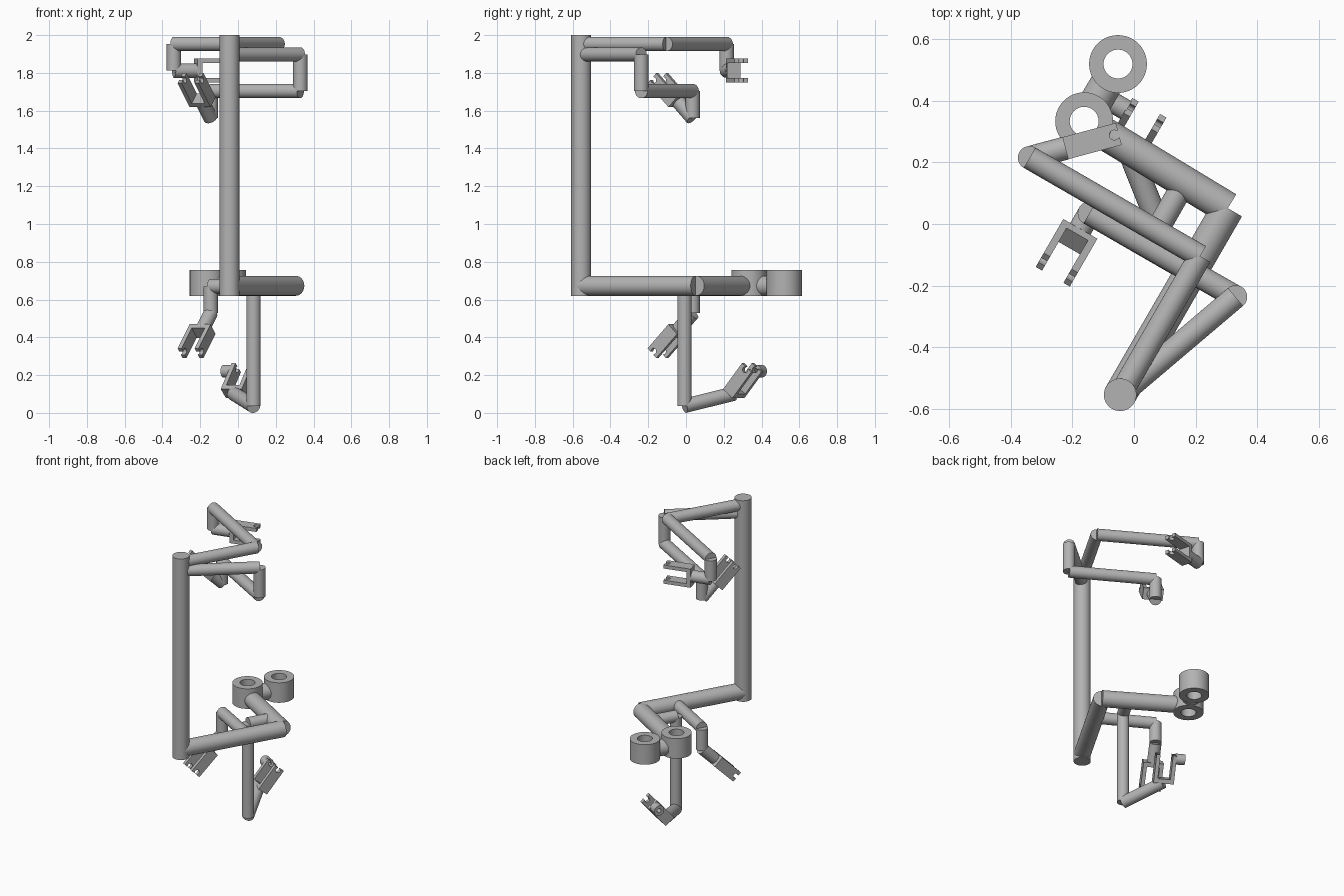
import bpy, bmesh, math
from mathutils import Vector, Matrix

cube = bpy.data.objects.get("Cube")
if cube:
    bpy.data.objects.remove(cube, do_unlink=True)

grey = bpy.data.materials.new("plain_grey")
grey.use_nodes = True
colour = (0.45, 0.45, 0.45, 1)
grey.diffuse_color = colour
grey.node_tree.nodes["Principled BSDF"].inputs["Base Color"].default_value = colour

THICK, THIN = 0.053, 0.038


def finish(bm, name):
    bmesh.ops.recalc_face_normals(bm, faces=bm.faces)
    mesh = bpy.data.meshes.new(name)
    bm.to_mesh(mesh)
    bm.free()
    mesh.materials.append(grey)
    obj = bpy.data.objects.new(name, mesh)
    bpy.context.collection.objects.link(obj)
    bpy.ops.object.select_all(action='DESELECT')
    obj.select_set(True)
    bpy.context.view_layer.objects.active = obj
    bpy.ops.object.shade_smooth_by_angle(angle=math.radians(35))
    return obj


def place(a, b):
    """Matrix and length that lay the local z axis from a to b."""
    a, b = Vector(a), Vector(b)
    axis = b - a
    turn = axis.to_track_quat('Z', 'Y').to_matrix().to_4x4()
    return Matrix.Translation((a + b) / 2) @ turn, axis.length


def rod(name, a, b, radius=THIN):
    matrix, length = place(a, b)
    bm = bmesh.new()
    bmesh.ops.create_cone(bm, cap_ends=True, segments=48, radius1=radius,
                          radius2=radius, depth=length, matrix=matrix)
    return finish(bm, name)


def tube(name, a, b, outer, inner, segments=48):
    matrix, length = place(a, b)
    bm = bmesh.new()
    section = [(outer, -0.5), (outer, 0.5), (inner, 0.5), (inner, -0.5)]
    loops = []
    for i in range(segments):
        t = math.tau * i / segments
        loops.append([bm.verts.new(matrix @ Vector((r * math.cos(t), r * math.sin(t), h * length)))
                      for r, h in section])
    for i in range(segments):
        p, q = loops[i], loops[(i + 1) % segments]
        for j in range(4):
            k = (j + 1) % 4
            bm.faces.new((p[j], q[j], q[k], p[k]))
    return finish(bm, name)


def prism(name, outline, low, high, matrix):
    """Extrude a flat outline along the third axis of the matrix."""
    bm = bmesh.new()
    face = bm.faces.new([bm.verts.new((x, y, low)) for x, y in outline])
    new = bmesh.ops.extrude_face_region(bm, geom=[face])["geom"]
    bmesh.ops.translate(bm, vec=(0, 0, high - low),
                        verts=[v for v in new if isinstance(v, bmesh.types.BMVert)])
    bmesh.ops.transform(bm, matrix=matrix, verts=bm.verts)
    return finish(bm, name)


def gripper(name, base, forward, side):
    """Fork with two notched fingers; returns its local frame."""
    d, l = Vector(forward).normalized(), Vector(side).normalized()
    w = l.cross(d)
    frame = Matrix.Translation(base) @ Matrix((d, w, l)).transposed().to_4x4()
    length, half, spread, thick, hole = 0.18, 0.037, 0.064, 0.024, 0.016
    # Finger outline with a round snap-in notch at the tip
    centre = length - 0.015
    gap = math.radians(50)
    notch = []
    for i in range(17):
        t = gap + (math.tau - 2 * gap) * i / 16
        notch.append((centre + hole * math.cos(t), hole * math.sin(t)))
    slot = hole * math.sin(gap)
    outline = [(0, -half), (length, -half), (length, -slot)]
    outline += notch[::-1] + [(length, slot), (length, half), (0, half)]
    prism(name + "_upper_finger", outline, spread - thick, spread, frame)
    prism(name + "_lower_finger", outline, -spread, thick - spread, frame)
    plate = [(0, -half), (0.028, -half), (0.028, half), (0, half)]
    prism(name + "_base", plate, thick - spread, spread - thick, frame)
    return frame


def wrist(name, top, drop, forward, side):
    """Vertical drop, short stub and gripper."""
    elbow = Vector(top) - Vector((0, 0, drop))
    base = elbow + Vector(forward).normalized() * 0.12
    rod(name + "_wrist", top, elbow)
    rod(name + "_stub", elbow, base)
    gripper(name + "_gripper", base, forward, side)


def heading(azimuth, elevation):
    a, e = math.radians(azimuth), math.radians(elevation)
    return Vector((math.cos(a) * math.cos(e), math.sin(a) * math.cos(e), math.sin(e)))


along, across = heading(60, 0), heading(150, 0)
post = Vector((-0.045, -0.555, 0))
up = Vector((0, 0, 1))

# Main post
rod("post", post + up * 0.62, post + up * 2, THICK)

# Lower carrying beams and the two rings
low = post + up * 0.673
corner = low + along * 0.7
rod("lower_beam", low, corner, THICK)
ring_a = Vector((-0.162, 0.334, 0.673))
ring_b = Vector((-0.052, 0.52, 0.673))
rod("ring_beam", corner, ring_a + (corner - ring_a).normalized() * 0.07, THICK)
link = (ring_b - ring_a).normalized() * 0.07
rod("ring_link", ring_a + link, ring_b - link, THICK)
for name, c in (("near_ring", ring_a), ("far_ring", ring_b)):
    tube(name, (c.x, c.y, 0.62), (c.x, c.y, 0.757), 0.094, 0.047)

# Top arm
top = post + up * 1.953
top_elbow = top + along * 0.52
top_end = top_elbow + across * 0.64
rod("top_arm", top, top_elbow)
rod("top_forearm", top_elbow, top_end)
wrist("top", top_end, 0.141, heading(15, 0), up)

# Second arm
shoulder = post + up * 1.897
elbow = Vector((0.33, -0.237, 1.897))
elbow_low = Vector((0.33, -0.237, 1.704))
second_end = Vector((-0.145, 0.035, 1.704))
rod("second_arm", shoulder, elbow)
rod("second_drop", elbow, elbow_low)
rod("second_forearm", elbow_low, second_end)
wrist("second", second_end, 0.144, heading(240, 45), across)

# Lower side arm branching off the lower beam
branch_end = Vector((-0.145, 0.035, 0.67))
rod("side_arm", low + along * 0.461, branch_end)
wrist("side", branch_end, 0.142, heading(240, -45), across)

# Hanging arm branching off the ring beam
hang = Vector((0.082, -0.008, 0.673))
foot = Vector((0.082, -0.008, 0.037))
rod("hanging_stub", corner + across * 0.164, hang)
rod("hanging_arm", hang, foot)
base = Vector((-0.022, 0.253, 0.102))
rod("hanging_forearm", foot, base)
frame = gripper("hanging_gripper", base, heading(60, 50), across)

# Short sleeve on the outside of one finger
tube("sleeve", frame @ Vector((0.155, 0, 0.06)), frame @ Vector((0.155, 0, 0.12)), 0.034, 0.014)
